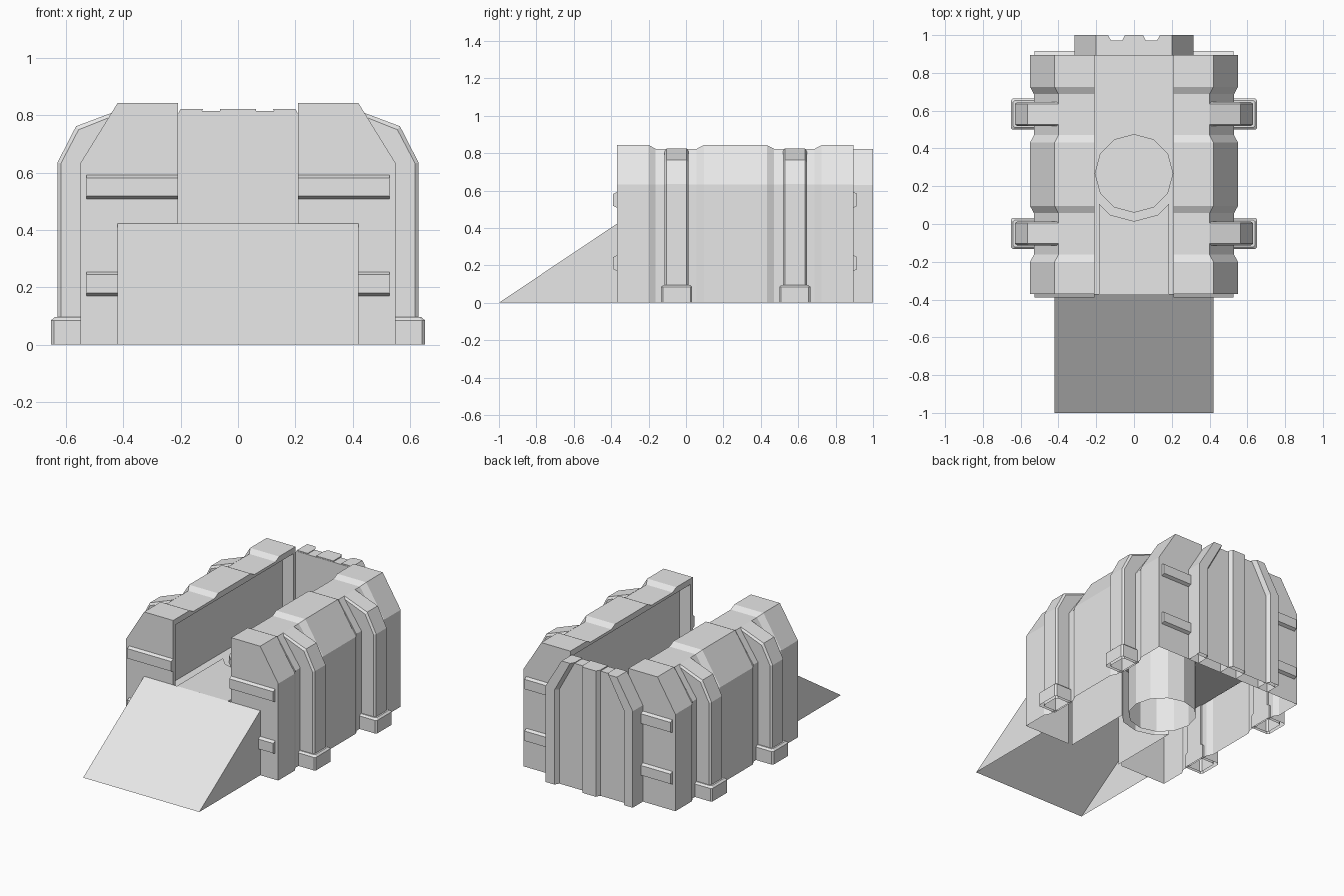
import bpy, bmesh, math

if "Cube" in bpy.data.objects:
    bpy.data.objects.remove(bpy.data.objects["Cube"])

grey = bpy.data.materials.new("light grey")
grey.diffuse_color = (0.8, 0.8, 0.8, 1)
grey.use_nodes = True
grey.node_tree.nodes["Principled BSDF"].inputs["Base Color"].default_value = grey.diffuse_color


def finish(name, bm, mirror=False):
    """Leave the base open, then make the object."""
    base = [f for f in bm.faces if all(abs(v.co.z) < 1e-5 for v in f.verts)]
    bmesh.ops.delete(bm, geom=base, context='FACES')
    bmesh.ops.recalc_face_normals(bm, faces=bm.faces)
    me = bpy.data.meshes.new(name)
    bm.to_mesh(me)
    bm.free()
    me.materials.append(grey)
    ob = bpy.data.objects.new(name, me)
    bpy.context.collection.objects.link(ob)
    if mirror:
        ob.modifiers.new("mirror", 'MIRROR')
    return ob


def loft(name, rings, mirror=False, closed=True, caps=(True, True), extra=()):
    """Join equal-length rings of points, with optional caps and extra faces."""
    bm = bmesh.new()
    rows = [[bm.verts.new(p) for p in r] for r in rings]
    n = len(rows[0])
    for a, b in zip(rows, rows[1:]):
        for i in range(n if closed else n - 1):
            bm.faces.new((a[i], a[(i + 1) % n], b[(i + 1) % n], b[i]))
    for row, cap in ((rows[0], caps[0]), (rows[-1], caps[1])):
        if cap:
            bm.faces.new(row)
    for pts in extra:
        bm.faces.new([bm.verts.new(p) for p in pts])
    bmesh.ops.remove_doubles(bm, verts=bm.verts, dist=1e-5)
    return finish(name, bm, mirror)


def along_y(pts, y):
    return [(x, y, z) for x, z in pts]


def plate(x0, x1, y0, y1, z):
    return [(x0, y0, z), (x1, y0, z), (x1, y1, z), (x0, y1, z)]


FLOOR = .375

# Side walls: open shell, stepping in where the ribs sit, overhanging lip inside
full = [(.55, 0), (.55, .633), (.42, .843), (.21, .843)]
slim = [(.53, 0), (.53, .633), (.40, .823), (.21, .823)]
lip = [(.21, .805), (.29, .805), (.29, FLOOR)]
steps = [(-.37, full), (-.20, full), (-.162, slim), (.057, slim), (.095, full),
         (.432, full), (.47, slim), (.688, slim), (.725, full), (.895, full)]
ends = [along_y(full + [(.21, 0)], y) for y in (-.37, .895)]
loft("side_wall", [along_y(p + lip, y) for y, p in steps], True, False, (False, False), ends)

# Jambs closing the inner recess at both ends
for name, y0, y1 in (("front_jamb", -.37, -.348), ("back_jamb", .895, .873)):
    loft(name, [[(.21, y0, z), (.21, y1, z), (.29, y1, z)] for z in (FLOOR, .805)],
         True, False, (False, False))

# Ribs with bevelled outer edges, standing on feet
rib_out = [(.63, 0), (.63, .635), (.565, .762), (.40, .824)]
rib_mid = [(.618, 0), (.618, .632), (.556, .75), (.40, .812)]
inner = [(.40, .80), (.52, .625), (.52, 0)]


def foot(yc, grow, x, c, z):
    h = .083 - grow
    return [(.52, yc - h, z), (x - c, yc - h, z), (x, yc - h + c, z),
            (x, yc + h - c, z), (x - c, yc + h, z), (.52, yc + h, z)]


for i, yc in enumerate((-.05, .582)):
    loft(f"rib_{i}", [along_y(rib_mid + inner, yc - .064), along_y(rib_out + inner, yc - .054),
                      along_y(rib_out + inner, yc + .054), along_y(rib_mid + inner, yc + .064)], True)
    loft(f"rib_foot_{i}", [foot(yc, 0, .652, .01, 0), foot(yc, 0, .652, .01, .085),
                           foot(yc, .012, .64, .008, .096)], True)

# Horizontal clasp bars on front and back ends of the walls
for side, y, s in (("front", -.37, -1), ("back", .895, 1)):
    for j, z in enumerate((.17, .508)):
        ring = [(y, z), (y + s * .02, z + .01), (y + s * .02, z + .074), (y, z + .084)]
        loft(f"{side}_bar_{j}", [[(x, a, b) for a, b in ring] for x in (.21, .528)], True)

# Deck sheet spanning the whole body
bm = bmesh.new()
bm.faces.new([bm.verts.new(p) for p in plate(-.528, .528, -.37, .895, FLOOR)])
finish("deck", bm)

# Raised front walkway, hollowed around the column
arc = [(.185, .108), (.125, .048), (0, .015), (-.125, .048), (-.185, .108)]
plan = [(.185, -.37)] + arc + [(-.185, -.37)]
loft("walkway", [[(x, y, z) for x, y in plan] for z in (0, .42)], False, False, (False, True))

# Twelve-sided column
ring = [(.208 * math.sin(k * math.pi / 6), .268 + .208 * math.cos(k * math.pi / 6)) for k in range(12)]
loft("column", [[(x, y, z) for x, y in ring] for z in (0, .42)], caps=(False, True))

# Entry ramp: open shell of slope and two cheeks
cheeks = [[(x, -1, 0), (x, -.37, 0), (x, -.37, .422)] for x in (-.42, .42)]
slope = [cheeks[0][0], cheeks[1][0], cheeks[1][2], cheeks[0][2]]
bm = bmesh.new()
for pts in cheeks + [slope]:
    bm.faces.new([bm.verts.new(p) for p in pts])
bmesh.ops.remove_doubles(bm, verts=bm.verts, dist=1e-5)
finish("ramp", bm)

# Rear gate: slab, raised edge frame and centre rib
slab = [(-.31, 0), (.31, 0), (.31, .63), (.2, .815), (-.2, .815), (-.31, .63)]
loft("gate_slab", [along_y(slab, .893), along_y(slab, .972)])
edge = [(.236, 0), (.315, 0), (.315, .63), (.2, .822), (.122, .822), (.236, .615)]
frame = [(.25, 0), (.315, 0), (.315, .63), (.2, .822), (.138, .822), (.25, .62)]
loft("gate_frame", [along_y(edge, .895), along_y(edge, .972), along_y(frame, 1.0)], True)
loft("gate_rib", [[(-w, y, 0), (w, y, 0), (w, y, .822), (-w, y, .822)]
                  for w, y in ((.062, .895), (.062, .972), (.048, 1.0))])
